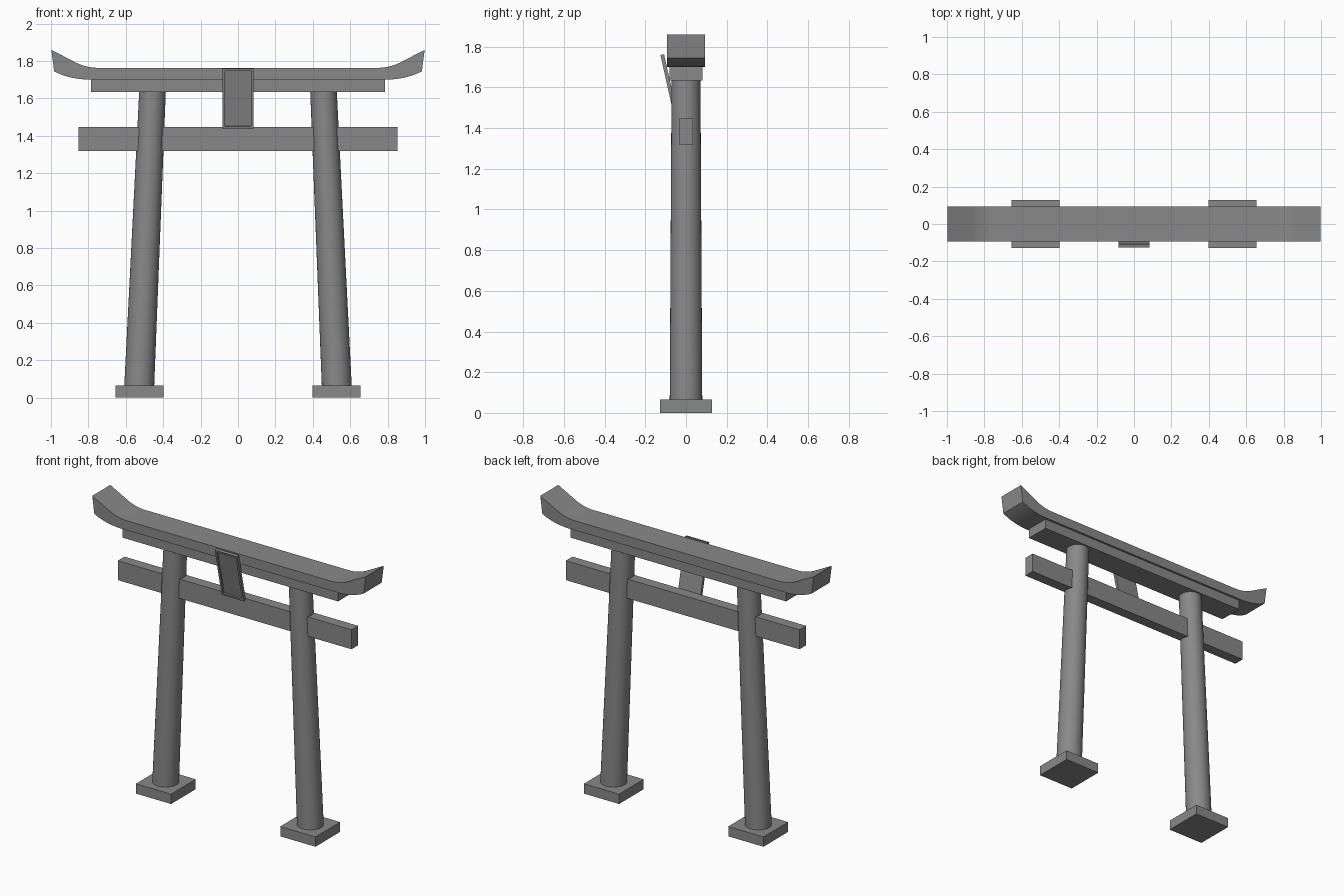
import bpy, bmesh, math
from mathutils import Matrix, Vector

cube = bpy.data.objects.get("Cube")
if cube:
    bpy.data.objects.remove(cube, do_unlink=True)

GREY = (0.25, 0.25, 0.25, 1)
stone = bpy.data.materials.new("plain grey")
stone.use_nodes = True
stone.diffuse_color = GREY
stone.node_tree.nodes["Principled BSDF"].inputs["Base Color"].default_value = GREY


def finish(name, bm):
    bmesh.ops.recalc_face_normals(bm, faces=bm.faces[:])
    mesh = bpy.data.meshes.new(name)
    bm.to_mesh(mesh)
    bm.free()
    mesh.materials.append(stone)
    obj = bpy.data.objects.new(name, mesh)
    bpy.context.collection.objects.link(obj)
    return obj


def new_box(size, centre):
    bm = bmesh.new()
    bmesh.ops.create_cube(bm, size=1)
    bmesh.ops.scale(bm, vec=size, verts=bm.verts)
    bmesh.ops.translate(bm, vec=centre, verts=bm.verts)
    return bm


def bezier(p0, p1, p2, steps=8):
    a, b, c = Vector(p0), Vector(p1), Vector(p2)
    return [a * (1 - t) ** 2 + b * 2 * t * (1 - t) + c * t * t
            for t in (i / steps for i in range(steps + 1))]


# Leaning tapered pillars on square bases
for side, label in ((1, "left"), (-1, "right")):
    finish(label + "_base", new_box((0.257, 0.257, 0.065), (side * 0.527, 0, 0.0325)))
    z0, z1 = 0.065, 1.64
    bm = bmesh.new()
    bmesh.ops.create_cone(bm, cap_ends=True, segments=32, radius1=0.08,
                          radius2=0.071, depth=z1 - z0)
    for v in bm.verts:
        v.co.x += side * (0.528 if v.co.z < 0 else 0.457)
        v.co.z += (z0 + z1) / 2
    pillar = finish(label + "_pillar", bm)
    bpy.ops.object.select_all(action="DESELECT")
    pillar.select_set(True)
    bpy.context.view_layer.objects.active = pillar
    bpy.ops.object.shade_smooth_by_angle(angle=math.radians(40))

# Straight cross beams
finish("tie_beam", new_box((1.706, 0.07, 0.128), (0, 0, 1.384)))
finish("under_lintel", new_box((1.572, 0.16, 0.066), (0, 0, 1.668)))

# Top lintel with upswept ends, extruded front to back
lower = bezier((0.78, 1.70), (0.90, 1.70), (0.983, 1.745))
upper = [Vector((0.998, 1.86))] + bezier((0.87, 1.793), (0.81, 1.763), (0.74, 1.763))
half = lower + upper
outline = half + [Vector((-p.x, p.y)) for p in reversed(half)]
bm = bmesh.new()
face = bm.faces.new([bm.verts.new((p.x, -0.094, p.y)) for p in outline])
ext = bmesh.ops.extrude_face_region(bm, geom=[face])
bmesh.ops.translate(bm, vec=(0, 0.188, 0),
                    verts=[g for g in ext["geom"] if isinstance(g, bmesh.types.BMVert)])
lintel = finish("top_lintel", bm)
bpy.ops.object.select_all(action="DESELECT")
lintel.select_set(True)
bpy.context.view_layer.objects.active = lintel
bpy.ops.object.shade_smooth_by_angle(angle=math.radians(30))

# Tilted plaque with a raised frame
bm = new_box((0.164, 0.018, 0.33), (0, 0, 0))
bm.faces.ensure_lookup_table()
front = min(bm.faces, key=lambda f: f.calc_center_median().y)
bmesh.ops.inset_region(bm, faces=[front], thickness=0.019)
ext = bmesh.ops.extrude_face_region(bm, geom=[front])
bmesh.ops.translate(bm, vec=(0, 0.01, 0),
                    verts=[g for g in ext["geom"] if isinstance(g, bmesh.types.BMVert)])
if front.is_valid:
    bm.faces.remove(front)
bmesh.ops.transform(bm, verts=bm.verts,
                    matrix=Matrix.Translation((0, -0.081, 1.60)) @ Matrix.Rotation(math.radians(12.5), 4, "X"))
finish("plaque", bm)
